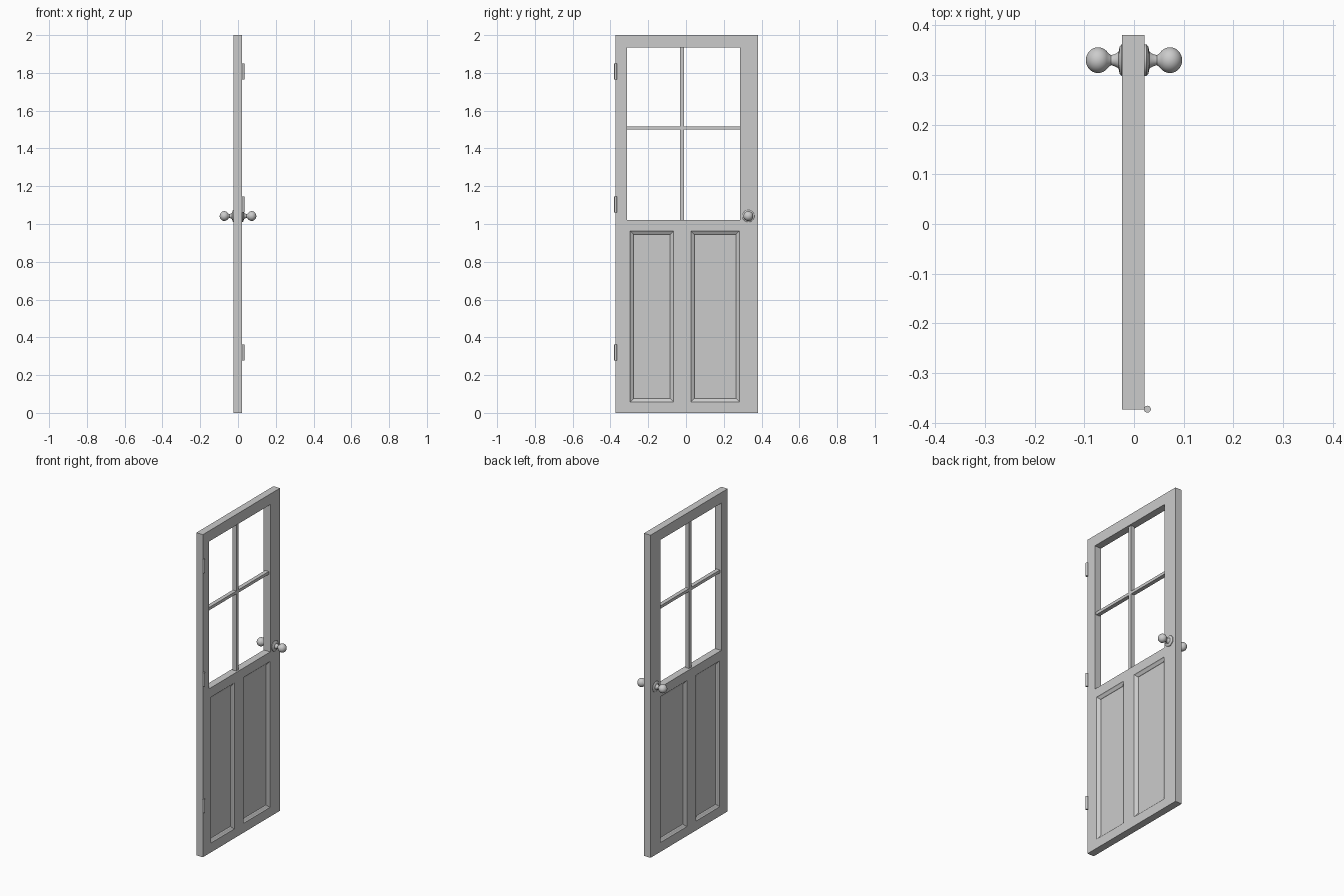
import bpy, bmesh, math

if "Cube" in bpy.data.objects:
    bpy.data.objects.remove(bpy.data.objects["Cube"])

X0, X1 = -0.024, 0.021          # door faces
Y0, Y1 = -0.374, 0.381          # door edges
KNOB_Y, KNOB_Z = 0.33, 1.042


def make_object(name, bm):
    bmesh.ops.recalc_face_normals(bm, faces=bm.faces)
    mesh = bpy.data.meshes.new(name)
    bm.to_mesh(mesh)
    bm.free()
    obj = bpy.data.objects.new(name, mesh)
    bpy.context.collection.objects.link(obj)
    return obj


def loft(name, rings):
    """Join rings of points into a closed solid."""
    bm = bmesh.new()
    loops = [[bm.verts.new(p) for p in ring] for ring in rings]
    for a, b in zip(loops, loops[1:]):
        n = len(a)
        for i in range(n):
            j = (i + 1) % n
            bm.faces.new((a[i], a[j], b[j], b[i]))
    bm.faces.new(loops[0])
    bm.faces.new(loops[-1])
    return make_object(name, bm)


def rect(x, y0, y1, z0, z1, inset=0.0):
    y0, y1, z0, z1 = y0 + inset, y1 - inset, z0 + inset, z1 - inset
    return [(x, y0, z0), (x, y1, z0), (x, y1, z1), (x, y0, z1)]


def box(name, x0, x1, y0, y1, z0, z1):
    return loft(name, [rect(x0, y0, y1, z0, z1), rect(x1, y0, y1, z0, z1)])


def smooth(obj):
    bpy.ops.object.select_all(action='DESELECT')
    obj.select_set(True)
    bpy.context.view_layer.objects.active = obj
    bpy.ops.object.shade_smooth_by_angle(angle=math.radians(35))


def cut(target, cutter):
    mod = target.modifiers.new("cut", 'BOOLEAN')
    mod.operation = 'DIFFERENCE'
    mod.solver = 'EXACT'
    mod.object = cutter
    bpy.context.view_layer.objects.active = target
    bpy.ops.object.modifier_apply(modifier=mod.name)
    bpy.data.objects.remove(cutter)


# Door slab with the window opening
door = box("door_frame", X0, X1, Y0, Y1, 0, 2)
cut(door, box("window_cutter", -0.1, 0.1, -0.312, 0.286, 1.021, 1.934))

# Two sunken moulded panels on both faces: (depth, inset) steps
steps = [(-0.02, 0.0), (0.0, 0.0), (0.004, 0.004), (0.011, 0.016), (0.015, 0.018)]
for y0, y1 in ((-0.296, -0.066), (0.026, 0.283)):
    for face, side in ((X1, 1), (X0, -1)):
        rings = [rect(face - side * d, y0, y1, 0.058, 0.963, i) for d, i in steps]
        cut(door, loft("panel_cutter", rings))

# Glazing bars, set back from both faces
box("vertical_glazing_bar", -0.014, 0.011, -0.032, -0.011, 1.021, 1.934)
for i, (y0, y1) in enumerate(((-0.312, -0.032), (-0.011, 0.286))):
    box(f"horizontal_glazing_bar_{i + 1}", -0.014, 0.011, y0, y1, 1.499, 1.517)

# Knobs: turned profile of (distance from door centre, radius)
profile = [(0.015, 0.032), (0.025, 0.032), (0.029, 0.027), (0.031, 0.017),
           (0.038, 0.0125), (0.046, 0.010)]
for k in range(3, 16):
    a = math.pi * (1 - k / 16)
    profile.append((0.0725 + 0.0245 * math.cos(a), 0.026 * math.sin(a)))
profile.append((0.097, 0.001))
SEG = 32
for side, label in ((1, "right"), (-1, "left")):
    rings = [[(side * x, KNOB_Y + r * math.cos(2 * math.pi * s / SEG),
               KNOB_Z + r * math.sin(2 * math.pi * s / SEG)) for s in range(SEG)]
             for x, r in profile]
    smooth(loft(f"door_knob_{label}", rings))

# Hinge barrels
for i, z in enumerate((0.32, 1.104, 1.807)):
    rings = [[(0.027 + 0.007 * math.cos(2 * math.pi * s / 16),
               -0.373 + 0.007 * math.sin(2 * math.pi * s / 16), z + h)
              for s in range(16)] for h in (-0.042, 0.042)]
    smooth(loft(f"hinge_{i + 1}", rings))
